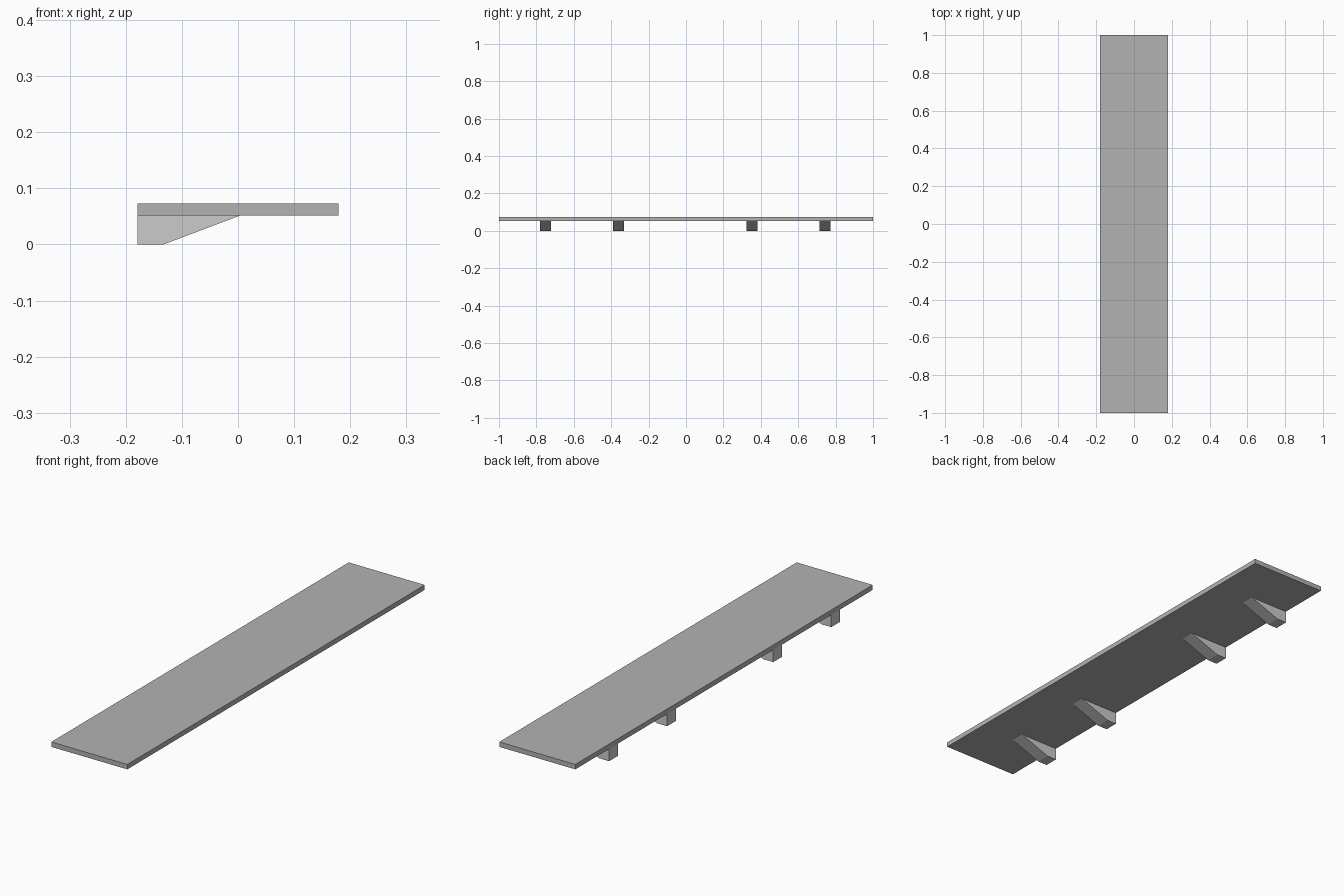
import bpy
import bmesh

if "Cube" in bpy.data.objects:
    bpy.data.objects.remove(bpy.data.objects["Cube"])


def extrude_profile(name, profile, y_center, depth):
    """Extrude an (x, z) profile along y."""
    bm = bmesh.new()
    y0 = y_center - depth / 2
    face = bm.faces.new([bm.verts.new((x, y0, z)) for x, z in profile])
    res = bmesh.ops.extrude_face_region(bm, geom=[face])
    verts = [g for g in res["geom"] if isinstance(g, bmesh.types.BMVert)]
    bmesh.ops.translate(bm, verts=verts, vec=(0, depth, 0))
    bmesh.ops.recalc_face_normals(bm, faces=bm.faces)
    mesh = bpy.data.meshes.new(name)
    bm.to_mesh(mesh)
    bm.free()
    obj = bpy.data.objects.new(name, mesh)
    bpy.context.collection.objects.link(obj)
    return obj


HALF_W, Z_UNDER, Z_TOP = 0.179, 0.052, 0.073

# Long flat shelf board, darker grey than the brackets
board = extrude_profile("shelf_board",
                        [(-HALF_W, Z_UNDER), (HALF_W, Z_UNDER),
                         (HALF_W, Z_TOP), (-HALF_W, Z_TOP)], 0, 2.0)
dark_grey = bpy.data.materials.new("dark_grey")
dark_grey.diffuse_color = (0.45, 0.45, 0.45, 1)
dark_grey.use_nodes = True
dark_grey.node_tree.nodes["Principled BSDF"].inputs["Base Color"].default_value = dark_grey.diffuse_color
board.data.materials.append(dark_grey)

# Four wedge brackets under the back edge
bracket = [(-HALF_W, 0), (-0.133, 0), (0.005, Z_UNDER), (-HALF_W, Z_UNDER)]
for i, y in enumerate((-0.751, -0.361, 0.353, 0.743), 1):
    extrude_profile(f"bracket_{i}", bracket, y, 0.06)
